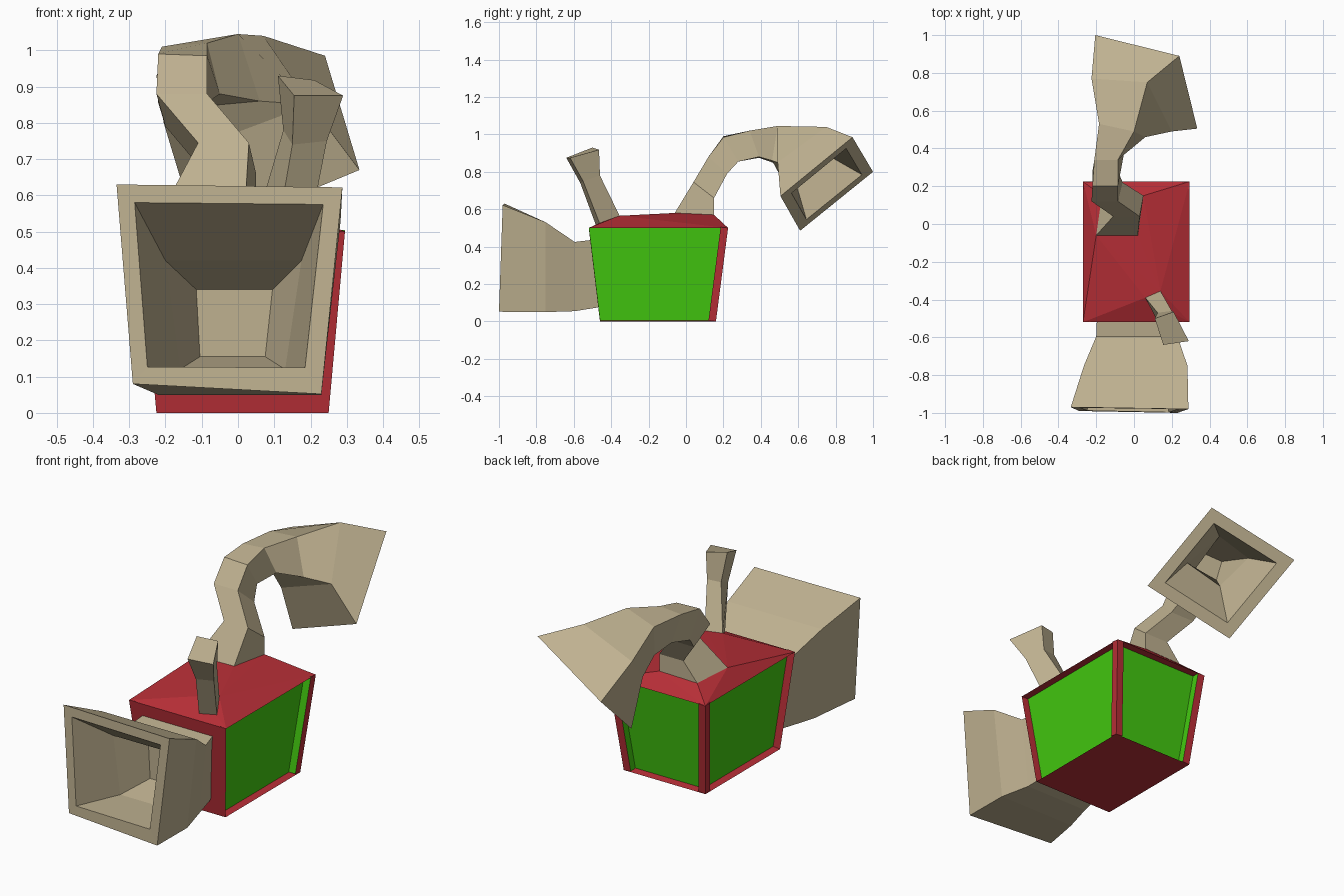
import bpy, bmesh
from mathutils import Vector


def material(name, col):
    m = bpy.data.materials.new(name)
    m.diffuse_color = (*col, 1)
    return m


RED = material("red paint", (0.48, 0.028, 0.038))
GREEN = material("green glow", (0.055, 0.58, 0.005))
TAN = material("tan pipe", (0.52, 0.44, 0.28))


def finish(bm, name, mats):
    bmesh.ops.recalc_face_normals(bm, faces=bm.faces)
    me = bpy.data.meshes.new(name)
    bm.to_mesh(me)
    bm.free()
    for m in mats:
        me.materials.append(m)
    ob = bpy.data.objects.new(name, me)
    bpy.context.collection.objects.link(ob)
    return ob


def loft(name, rings, mats):
    """Skin four-sided rings in order and cap both ends."""
    bm = bmesh.new()
    vs = [[bm.verts.new(p) for p in r] for r in rings]
    for a, b in zip(vs, vs[1:]):
        for i in range(4):
            j = (i + 1) % 4
            bm.faces.new((a[i], a[j], b[j], b[i]))
    bm.faces.new(vs[0])
    bm.faces.new(vs[-1])
    return finish(bm, name, mats)


def shrink(ring, s):
    c = sum((Vector(p) for p in ring), Vector()) / 4
    return [c + (Vector(p) - c) * s for p in ring]


# Tapered body with recessed windows on the right, back and left
low = [(-0.225, -0.46, 0), (0.25, -0.46, 0), (0.25, 0.16, 0), (-0.225, 0.16, 0)]
rim = [(-0.27, -0.52, 0.5), (0.295, -0.52, 0.5), (0.295, 0.225, 0.5), (-0.27, 0.225, 0.5)]
bm = bmesh.new()
a = [bm.verts.new(p) for p in low]
b = [bm.verts.new(p) for p in rim]
sides = [bm.faces.new((a[i], a[(i + 1) % 4], b[(i + 1) % 4], b[i])) for i in range(4)]
bm.faces.new(a[::-1])
panes = sides[1:]
bmesh.ops.inset_individual(bm, faces=panes, thickness=0.092, depth=0)
bmesh.ops.inset_individual(bm, faces=panes, thickness=0.001, depth=-0.04)
for f in panes:
    f.material_index = 1
finish(bm, "body", [RED, GREEN])

# Rings of the large curved pipe: outer left, outer right, inner right, inner left
pipe = [
    [(-0.2, -0.06, 0.575), (0.02, -0.06, 0.58), (0.05, 0.15, 0.57), (-0.17, 0.15, 0.565)],
    [(-0.11, 0.04, 0.745), (0.03, 0.04, 0.745), (0.05, 0.15, 0.66), (-0.09, 0.15, 0.66)],
    [(-0.225, 0.12, 0.88), (-0.085, 0.12, 0.88), (-0.06, 0.22, 0.79), (-0.2, 0.22, 0.79)],
    [(-0.22, 0.2, 0.99), (-0.085, 0.2, 0.985), (-0.085, 0.28, 0.855), (-0.22, 0.28, 0.855)],
    [(-0.21, 0.34, 1.01), (-0.085, 0.34, 1.02), (-0.05, 0.39, 0.88), (-0.19, 0.39, 0.875)],
    [(-0.185, 0.53, 1.01), (0.0, 0.49, 1.045), (0.06, 0.46, 0.86), (-0.16, 0.49, 0.84)],
    [(-0.225, 0.77, 0.93), (0.07, 0.75, 1.04), (0.2, 0.49, 0.85), (-0.12, 0.53, 0.73)],
    [(-0.205, 1.0, 0.8), (0.24, 0.89, 0.985), (0.335, 0.505, 0.67), (-0.11, 0.61, 0.485)],
]
bell = [shrink(pipe[7], 0.76), shrink(pipe[6], 0.6), shrink(pipe[5], 0.6)]
loft("curved_pipe", pipe + bell, [TAN])

# Short slanted pipe
stub = [
    [(0.11, -0.48, 0.51), (0.2, -0.46, 0.52), (0.14, -0.355, 0.565), (0.06, -0.39, 0.56)],
    [(0.15, -0.565, 0.74), (0.245, -0.55, 0.75), (0.2, -0.46, 0.78), (0.125, -0.47, 0.78)],
    [(0.155, -0.64, 0.875), (0.29, -0.62, 0.875), (0.21, -0.465, 0.918), (0.11, -0.5, 0.93)],
]
loft("short_pipe", stub, [TAN])

# Faceted roof stretched between the rim and the pipe feet
bm = bmesh.new()
for p in rim + pipe[0] + stub[0][2:]:
    bm.verts.new(p)
bmesh.ops.convex_hull(bm, input=bm.verts)
finish(bm, "roof", [RED])


# Front horn: outer shell to the mouth, then back inside
def quad(y, tl, tr, zt, bl, br, zb):
    return [(tl, y, zt), (tr, y, zt), (br, y, zb), (bl, y, zb)]


horn = [
    quad(-0.47, -0.195, 0.2, 0.44, -0.17, 0.17, 0.075),
    quad(-0.595, -0.2, 0.23, 0.425, -0.18, 0.19, 0.055),
    quad(-0.75, -0.265, 0.283, 0.53, -0.22, 0.23, 0.05),
    [(-0.335, -0.97, 0.63), (0.288, -0.98, 0.622), (0.23, -1, 0.052), (-0.29, -0.99, 0.08)],
    [(-0.285, -0.973, 0.58), (0.235, -0.98, 0.575), (0.185, -0.997, 0.125), (-0.25, -0.988, 0.127)],
    quad(-0.75, -0.2, 0.175, 0.42, -0.16, 0.13, 0.12),
    quad(-0.58, -0.115, 0.095, 0.34, -0.105, 0.075, 0.155),
]
loft("front_horn", horn, [TAN])
